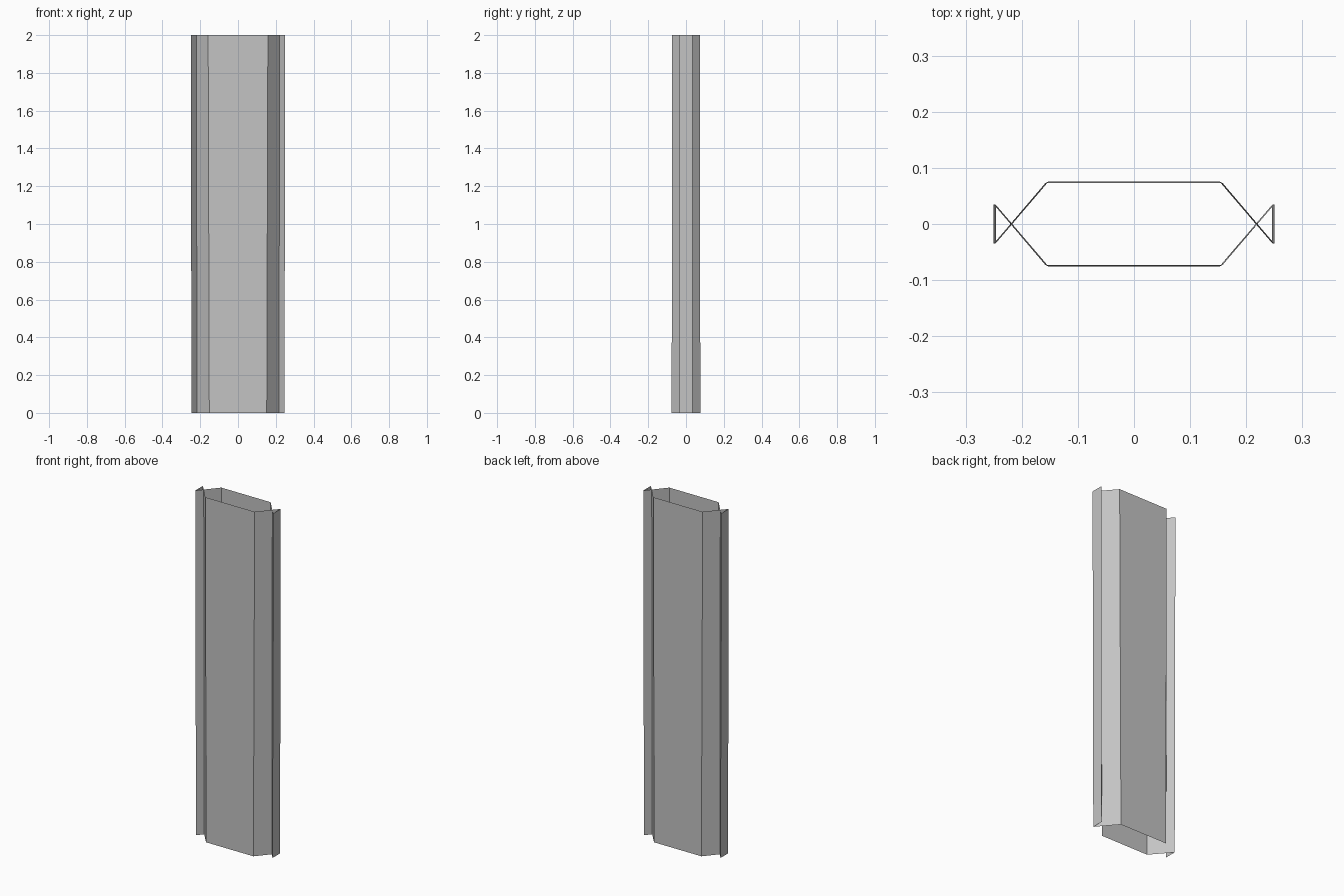
import bpy
import bmesh

old = bpy.data.objects.get("Cube")
if old:
    bpy.data.objects.remove(old, do_unlink=True)

# One plain grey for the whole part
grey = bpy.data.materials.new("plain_grey")
grey.use_nodes = True
colour = (0.55, 0.55, 0.55, 1.0)
grey.diffuse_color = colour
grey.node_tree.nodes["Principled BSDF"].inputs["Base Color"].default_value = colour


def section(flange_x, flange_y, corner_x, corner_y):
    """Closed outline whose sides cross over before each flange."""
    half = [(-corner_x, -corner_y), (corner_x, -corner_y),
            (flange_x, flange_y), (flange_x, -flange_y)]
    return half + [(-x, -y) for x, y in half]


# Open-ended sleeve, tapering very slightly between its two sections
bm = bmesh.new()
levels = [(0.0, section(0.246, 0.034, 0.152, 0.076)),
          (2.0, section(0.25, 0.035, 0.158, 0.073))]
rings = [[bm.verts.new((x, y, z)) for x, y in pts] for z, pts in levels]
bottom, top = rings
n = len(bottom)
for i in range(n):
    j = (i + 1) % n
    bm.faces.new((bottom[i], bottom[j], top[j], top[i]))

# Turn the flange end plates outwards
bm.normal_update()
for face in bm.faces:
    centre = face.calc_center_median()
    if abs(centre.x) > 0.24 and face.normal.x * centre.x < 0:
        face.normal_flip()

mesh = bpy.data.meshes.new("flanged_sleeve")
bm.to_mesh(mesh)
bm.free()
mesh.materials.append(grey)
sleeve = bpy.data.objects.new("flanged_sleeve", mesh)
bpy.context.collection.objects.link(sleeve)
